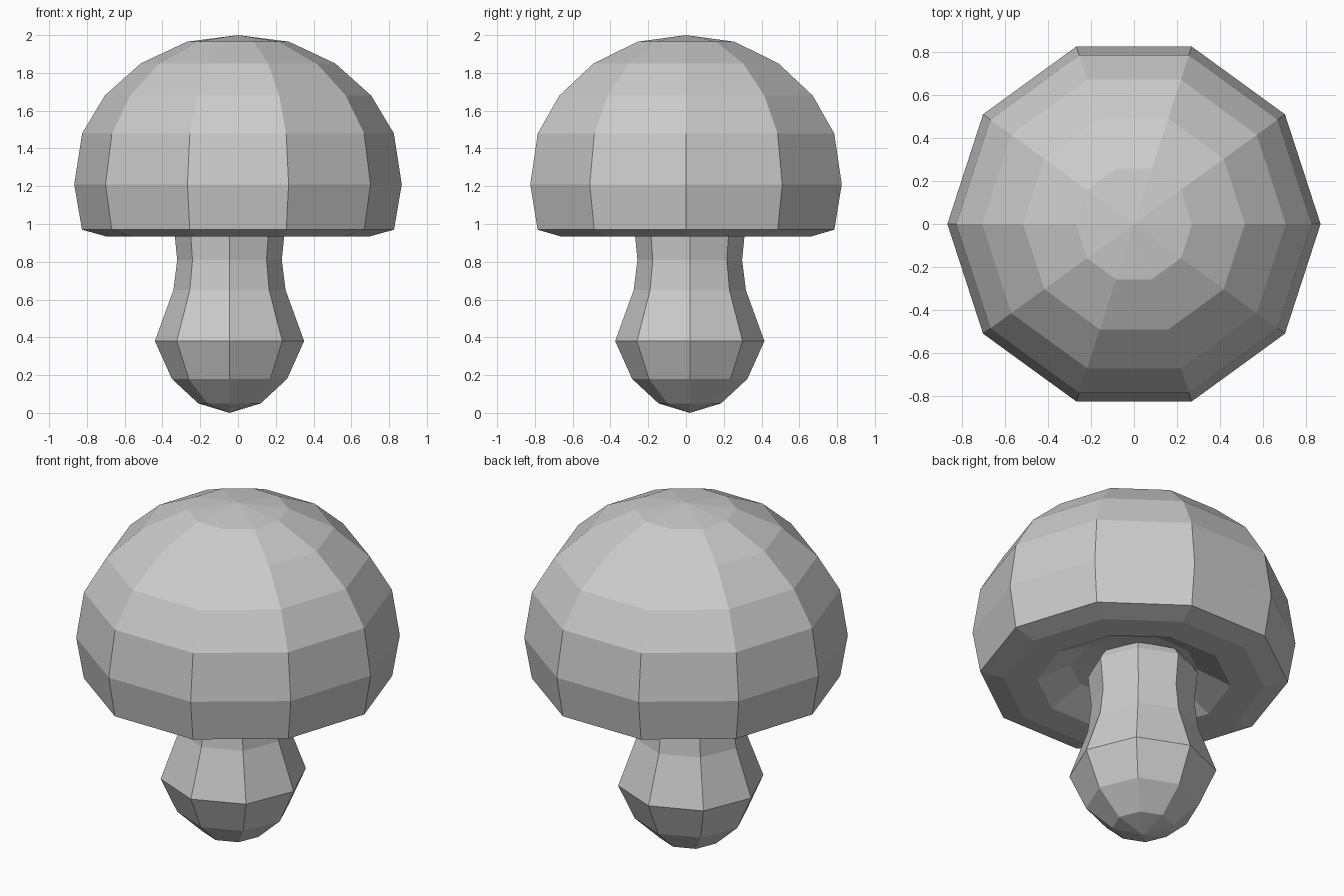
import bpy, bmesh
from math import cos, sin, tau

if "Cube" in bpy.data.objects:
    bpy.data.objects.remove(bpy.data.objects["Cube"])


def lathe(name, profile, sides, center=(0, 0)):
    """Revolve (radius, z) points around a vertical axis; radius 0 makes a pole."""
    bm = bmesh.new()
    rings = []
    for r, z in profile:
        n = sides if r > 0 else 1
        rings.append([bm.verts.new((center[0] + r * cos(tau * i / sides),
                                    center[1] + r * sin(tau * i / sides), z))
                      for i in range(n)])
    for a, b in zip(rings, rings[1:]):
        for i in range(sides):
            j = (i + 1) % sides
            quad = [a[i % len(a)], a[j % len(a)], b[j % len(b)], b[i % len(b)]]
            bm.faces.new(list(dict.fromkeys(quad)))
    bmesh.ops.recalc_face_normals(bm, faces=bm.faces)
    mesh = bpy.data.meshes.new(name)
    bm.to_mesh(mesh)
    bm.free()
    obj = bpy.data.objects.new(name, mesh)
    bpy.context.collection.objects.link(obj)
    return obj


# Ten-sided cap: dome, rolled rim, flat underside and shallow hollow
lathe("mushroom_cap", [
    (0, 2.0), (0.27, 1.965), (0.515, 1.85), (0.705, 1.68), (0.825, 1.48),
    (0.867, 1.21), (0.826, 0.97), (0.70, 0.935), (0.52, 0.935),
    (0.34, 1.03), (0, 1.07)], 10)

# Eight-sided stem with a bulbous foot, slightly off the cap's axis
lathe("mushroom_stem", [
    (0, 0), (0.165, 0.05), (0.305, 0.18), (0.395, 0.38), (0.297, 0.65),
    (0.277, 0.81), (0.295, 0.99), (0.24, 1.08), (0, 1.12)], 8, (-0.045, 0.02))
